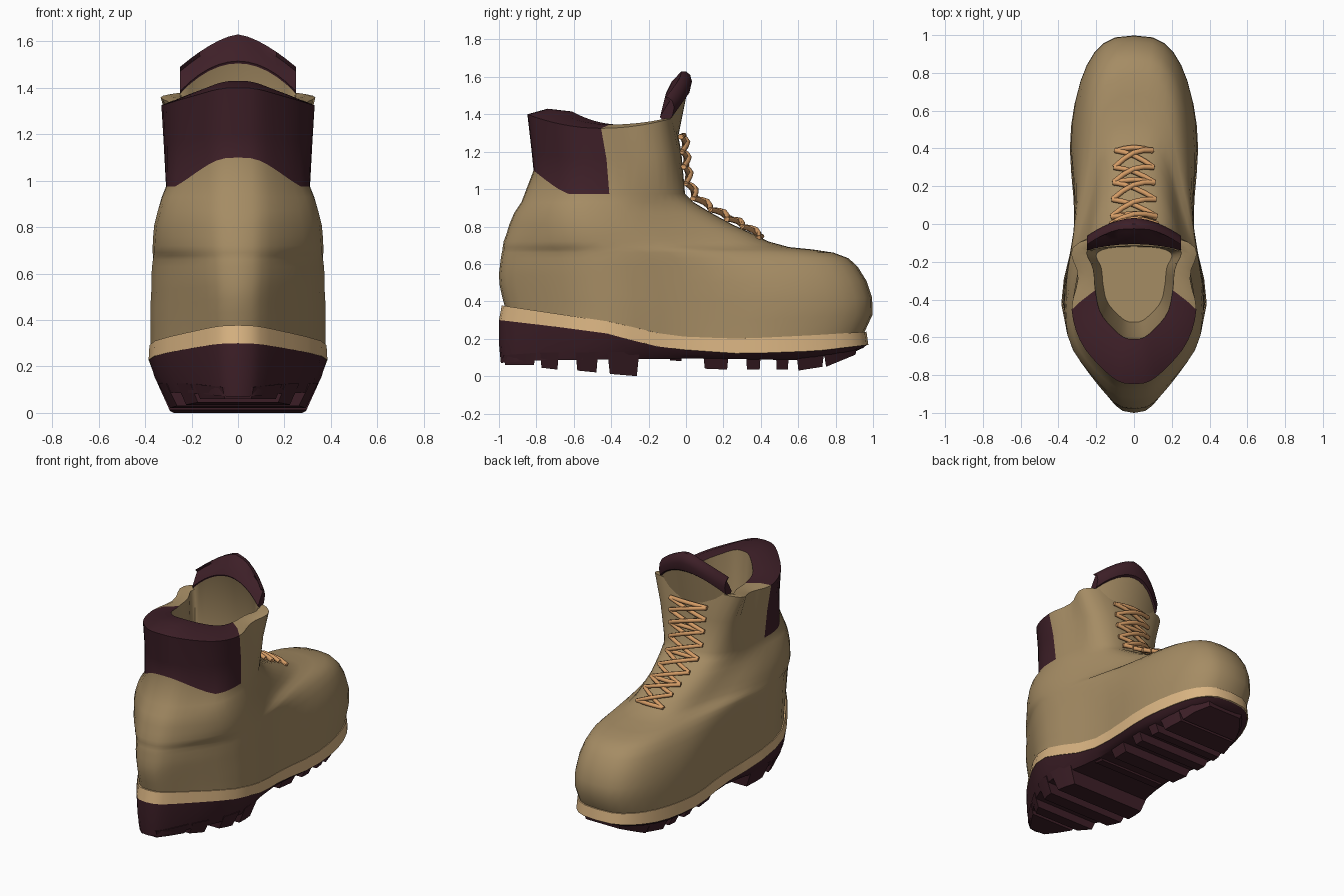
import bpy, bmesh, math

if "Cube" in bpy.data.objects:
    bpy.data.objects.remove(bpy.data.objects["Cube"])

N = 22  # steps from heel to toe on each half outline


def material(name, col):
    m = bpy.data.materials.new(name)
    m.diffuse_color = (*col, 1)
    m.use_nodes = True
    m.node_tree.nodes["Principled BSDF"].inputs["Base Color"].default_value = m.diffuse_color
    return m


TAN = material("tan_leather", (0.376, 0.262, 0.127))
DARK = material("dark_rubber", (0.048, 0.014, 0.021))
PALE = material("pale_welt", (0.70, 0.46, 0.225))
CORD = material("cord", (0.66, 0.33, 0.13))


def interp(pts, v):
    if v <= pts[0][0]:
        return pts[0][1]
    for (a, p), (b, q) in zip(pts, pts[1:]):
        if v <= b:
            return p + (q - p) * (v - a) / (b - a)
    return pts[-1][1]


def smooth_width(w, s):
    # Catmull-Rom through the five half-width controls
    f = min((s + 1) * 2, 3.9999)
    i = int(f)
    t = f - i
    p0, p1, p2, p3 = w[max(i - 1, 0)], w[i], w[i + 1], w[min(i + 2, 4)]
    return 0.5 * (2 * p1 + (p2 - p0) * t + (2 * p0 - 5 * p1 + 4 * p2 - p3) * t * t
                  + (3 * p1 - p0 - 3 * p2 + p3) * t ** 3)


def outline(yb, yf, w, zf, sx=1.0):
    # half outline from heel (yb) to toe (yf); zf gives height from (y, s)
    out = []
    for i in range(N + 1):
        a = math.pi * i / N
        s = -math.cos(a)
        y = (yb + yf) / 2 + (yf - yb) / 2 * s
        x = 0 if i in (0, N) else smooth_width(w, s) * math.sin(a) ** 0.7 * sx
        out.append((x, y, zf(y, s)))
    return out


def finish(name, bm, mats, angle=40):
    bmesh.ops.recalc_face_normals(bm, faces=bm.faces)
    me = bpy.data.meshes.new(name)
    bm.to_mesh(me)
    bm.free()
    for m in mats:
        me.materials.append(m)
    ob = bpy.data.objects.new(name, me)
    bpy.context.collection.objects.link(ob)
    bpy.ops.object.select_all(action='DESELECT')
    ob.select_set(True)
    bpy.context.view_layer.objects.active = ob
    bpy.ops.object.shade_smooth_by_angle(angle=math.radians(angle))


def loft(name, halves, mats, pick=lambda k, i: 0, angle=40):
    bm = bmesh.new()
    rings = []
    for h in halves:
        pts = h + [(-x, y, z) for x, y, z in h[-2:0:-1]]
        rings.append([bm.verts.new(p) for p in pts])
    n = 2 * N
    for k, (a, b) in enumerate(zip(rings, rings[1:])):
        for i in range(n):
            j = (i + 1) % n
            f = bm.faces.new((a[i], a[j], b[j], b[i]))
            f.material_index = pick(k, min(i, n - 1 - i))
    for r in (rings[0], rings[-1]):
        for i in range(N):
            bm.faces.new(list(dict.fromkeys((r[i], r[i + 1], r[n - i - 1], r[(n - i) % n]))))
    finish(name, bm, mats, angle)


# height lines of the sole along the foot
welt_top = [(-1, .38), (-.7, .335), (-.4, .29), (-.15, .23), (.0, .21), (.3, .20), (.7, .22), (1, .24)]
welt_bot = [(-1, .30), (-.7, .265), (-.4, .225), (-.2, .165), (.0, .14), (.3, .12), (.7, .135), (1, .17)]
sole_bot = [(-1, .07), (-.8, .085), (-.3, .09), (.1, .095), (.6, .085), (.85, .12), (1, .155)]
BASE = (.22, .405, .31, .365, .39)

# upper: (height, heel y, toe y, five half widths)
rows = [
    (.20, -.97, .955, BASE),
    (.30, -.985, .998, BASE),
    (.40, -.997, .995, (.22, .405, .312, .365, .39)),
    (.50, -1.0, .965, (.23, .40, .315, .35, .38)),
    (.58, -.995, .92, (.24, .40, .318, .325, .36)),
    (.63, -.99, .87, (.24, .395, .322, .30, .34)),
    (.66, -.985, .79, (.24, .39, .327, .28, .31)),
    (.677, -.98, .68, (.24, .385, .335, .27, .28)),
    (.69, -.98, .55, (.24, .38, .342, .26, .26)),
    (.72, -.975, .44, (.24, .378, .345, .26, .25)),
    (.76, -.96, .36, (.24, .375, .345, .262, .25)),
    (.81, -.945, .25, (.24, .368, .345, .27, .25)),
    (.87, -.92, .14, (.24, .35, .338, .285, .27)),
    (.93, -.88, .04, (.24, .33, .325, .30, .29)),
]
upper = []
for zr, yb, yf, w in rows:
    k = max(0, 1 - (zr - .2) / .4)
    upper.append(outline(yb, yf, w, lambda y, s: zr + k * (interp(welt_top, y) - .2)))
# ankle and collar, arched edge at the back
upper.append(outline(-.815, -.005, (.22, .31, .31, .315, .33),
                     lambda y, s: .975 + .125 * max(0, (-s - .55) / .45) ** 1.2))
upper.append(outline(-.825, -.025, (.21, .30, .32, .325, .42), lambda y, s: 1.16 + .04 * s * s))
upper.append(outline(-.848, -.06, (.20, .295, .33, .33, .56),
                     lambda y, s: 1.325 + (.075 if s < 0 else .058) * s * s))
# padded rim and lining pocket
upper.append(outline(-.74, -.075, (.17, .25, .28, .29, .50), lambda y, s: 1.345 + (.085 if s < 0 else .04) * s * s))
INNER = (.13, .19, .205, .245, .42)
upper.append(outline(-.61, -.09, INNER, lambda y, s: 1.345 + (.07 if s < 0 else .03) * s * s))
upper.append(outline(-.585, -.10, INNER, lambda y, s: 1.1, .93))
upper.append(outline(-.52, -.12, INNER, lambda y, s: .8, .8))
c = len(rows)
loft("boot_upper", upper, [TAN, DARK], lambda k, i: int(c <= k < c + 4 and i < N // 2))

# welt band between upper and sole
wt = lambda y, s: interp(welt_top, y)
wb = lambda y, s: interp(welt_bot, y)
loft("welt", [outline(-.96, .94, BASE, wt, .96), outline(-.985, .965, BASE, wt, 1.01),
              outline(-1.0, .975, BASE, wb, 1.02), outline(-.96, .94, BASE, wb, .95)], [PALE])


# sole body
def blend(f):
    return lambda y, s: interp(welt_bot, y) * (1 - f) + interp(sole_bot, y) * f


loft("sole", [outline(-1.0, .965, BASE, blend(0), 1.01), outline(-1.0, .95, BASE, blend(.55), .95),
              outline(-.99, .91, BASE, blend(1), .86)], [DARK], angle=35)


# tread lugs: bars that taper downwards
def lug(name, y0, y1, z0, z1):
    bm = bmesh.new()
    loops = []
    for drop in (0, 1):
        ring = []
        for side in (1, -1):
            ys = [(y0, z0), ((y0 + y1) / 2, (z0 + z1) / 2), (y1, z1)]
            for y, z in ys[::side]:
                s = max(-.985, min(.985, (y + .02) / .98))
                hw = smooth_width(BASE, s) * (1 - s * s) ** .35
                yy = y + ((y0 + y1) / 2 - y) * .15 * drop
                top = interp(sole_bot, y) + .04
                ring.append(bm.verts.new((side * hw * (.92 - .14 * drop), yy, z if drop else top)))
        loops.append(ring)
    for i in range(6):
        j = (i + 1) % 6
        bm.faces.new((loops[0][i], loops[0][j], loops[1][j], loops[1][i]))
    for r in loops:
        bm.faces.new((r[0], r[1], r[4], r[5]))
        bm.faces.new((r[1], r[2], r[3], r[4]))
    finish(name, bm, [DARK], 20)


lugs = [(-.98, -.80, .06, .06), (-.78, -.68, .045, .035), (-.59, -.47, .03, .02), (-.42, -.25, .012, 0),
        (-.09, -.02, .085, .08), (.09, .23, .04, .035), (.32, .40, .035, .035), (.48, .55, .035, .035),
        (.59, .74, .03, .05), (.735, .92, .05, .115)]
for i, l in enumerate(lugs):
    lug(f"tread_lug_{i + 1}", *l)

# tongue: thick curved pad with arched dark cap
bm = bmesh.new()
M = 12
front_line = [(1.1, -.07), (1.38, -.025), (1.5, .01), (1.6, .034), (1.63, .0)]
back_line = [(1.1, -.125), (1.42, -.125), (1.5, -.11), (1.58, -.07), (1.63, -.025)]
cols = []
for i in range(M + 1):
    u = -1 + 2 * i / M
    fall = .14 * abs(u) ** 1.5
    heights = [1.1, 1.505 - .13 * u * u, 1.515 - .13 * u * u, 1.575 - fall, 1.61 - fall, 1.63 - fall]
    raised = [z + (fall if j > 2 else .13 * u * u if j else 0) for j, z in enumerate(heights)]
    bump = [-.008, -.008, .004, .004, 0, 0]
    f_y = [interp(front_line, r) - .06 * u * u - .25 * (r - z) + b for r, z, b in zip(raised, heights, bump)]
    b_y = [max(interp(back_line, r) - .02 * u * u - .1 * (r - z), -.138) - b
           for r, z, b in zip(raised, heights, bump)]
    front = [(.25 * u, y, z) for y, z in zip(f_y, heights)]
    back = [(.25 * u, min(y, fy - .015), z) for y, fy, z in zip(b_y, f_y, heights)][::-1]
    cols.append([bm.verts.new(p) for p in front + back])
L = len(cols[0])
for a, b in zip(cols, cols[1:]):
    for j in range(L):
        k = (j + 1) % L
        f = bm.faces.new((a[j], a[k], b[k], b[j]))
        f.material_index = int(1 <= j <= L - 3)
for e in (cols[0], cols[-1]):
    for j in range(L // 2 - 1):
        f = bm.faces.new((e[j], e[j + 1], e[L - 2 - j], e[L - 1 - j]))
        f.material_index = int(j > 0)
finish("tongue", bm, [TAN, DARK])

# laces: straight bars and crossings up the instep
eyelets = [(.40, .74), (.31, .80), (.23, .84), (.14, .89), (.05, .95),
           (.01, 1.03), (.0, 1.12), (-.01, 1.20), (-.015, 1.28)]
cu = bpy.data.curves.new("laces", 'CURVE')
cu.dimensions = '3D'
cu.bevel_depth = .014
cu.bevel_resolution = 1
cu.use_fill_caps = True


def strand(a, b, lift):
    sp = cu.splines.new('POLY')
    sp.points.add(4)
    for i, p in enumerate(sp.points):
        t = i / 4
        bulge = lift * math.sin(math.pi * t)
        q = [a[k] + (b[k] - a[k]) * t for k in range(3)]
        p.co = (q[0], q[1] + bulge, q[2] + bulge * .4, 1)


half = lambda i: .10 + .005 * i
for i, (y, z) in enumerate(eyelets):
    if i % 2 == 0:
        strand((-half(i), y - .015, z), (half(i), y - .015, z), .02)
    if i + 1 < len(eyelets):
        y2, z2 = eyelets[i + 1]
        for sgn in (1, -1):
            strand((sgn * half(i), y - .01, z), (-sgn * half(i + 1), y2 - .01, z2), .024 + .008 * sgn)
laces = bpy.data.objects.new("laces", cu)
bpy.context.collection.objects.link(laces)
cu.materials.append(CORD)
bpy.ops.object.select_all(action='DESELECT')
laces.select_set(True)
bpy.context.view_layer.objects.active = laces
bpy.ops.object.convert(target='MESH')
